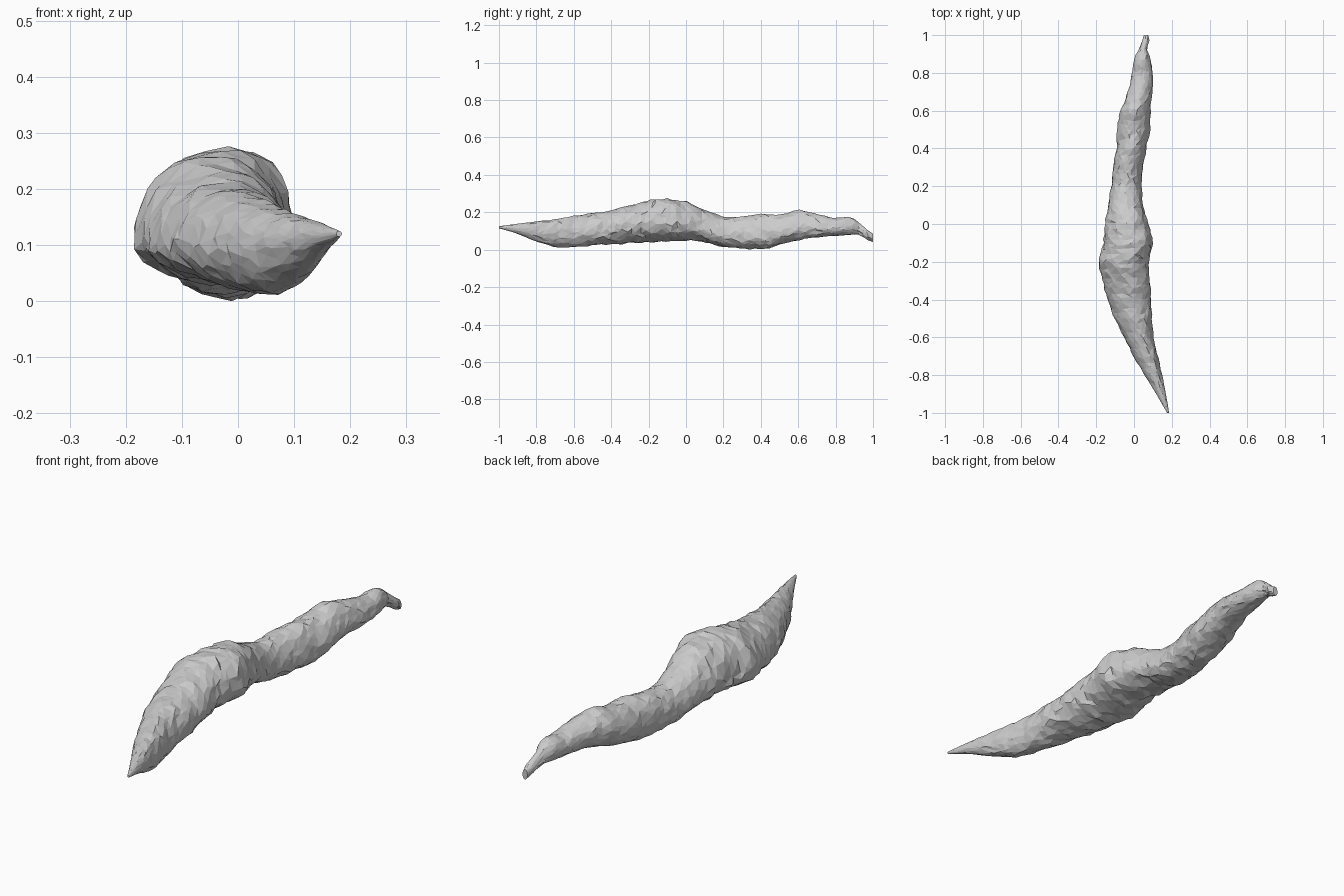
import bpy, bmesh, math, random
from mathutils import Vector, noise

if "Cube" in bpy.data.objects:
    bpy.data.objects.remove(bpy.data.objects["Cube"])

random.seed(4)

# Outline stations along the length: y, x min, x max, z min, z max
OUTLINE = [
    (-1.0, .178, .188, .115, .125), (-.9, .12, .172, .085, .14),
    (-.8, .06, .152, .045, .152), (-.7, .0, .13, .015, .165),
    (-.6, -.05, .108, .015, .18), (-.5, -.10, .097, .025, .195),
    (-.4, -.137, .095, .03, .21), (-.3, -.162, .085, .035, .235),
    (-.2, -.184, .082, .04, .264), (-.1, -.158, .105, .045, .275),
    (0.0, -.15, .08, .05, .26), (.1, -.135, .052, .04, .215),
    (.2, -.12, .045, .015, .178), (.3, -.11, .05, .005, .18),
    (.4, -.09, .068, .003, .19), (.5, -.09, .088, .025, .187),
    (.6, -.068, .09, .05, .208), (.7, -.03, .1, .065, .192),
    (.8, -.008, .1, .075, .17), (.88, .005, .09, .078, .175),
    (.93, .032, .07, .08, .14), (.97, .045, .085, .052, .105),
    (1.0, .055, .078, .042, .085)]

# Section lean: y, height of left and right widest points, place of crest and keel
LEAN = [
    (-1.0, .5, .5, .5, .5), (-.6, .5, .42, .58, .6), (-.2, .3, .45, .55, .45),
    (0.0, .3, .42, .52, .42), (.3, .45, .35, .5, .5), (1.0, .5, .45, .5, .5)]


def sample(table, y):
    """Smooth interpolation of the table columns at y."""
    i = 0
    while i < len(table) - 2 and y > table[i + 1][0]:
        i += 1
    a, b = table[i], table[i + 1]
    p, n = table[max(i - 1, 0)], table[min(i + 2, len(table) - 1)]
    h = b[0] - a[0]
    t = min(max((y - a[0]) / h, 0), 1)
    out = []
    for k in range(1, 5):
        ma = (b[k] - p[k]) / (b[0] - p[0]) * h
        mb = (n[k] - a[k]) / (n[0] - a[0]) * h
        out.append((2*t**3 - 3*t*t + 1) * a[k] + (t**3 - 2*t*t + t) * ma
                   + (3*t*t - 2*t**3) * b[k] + (t**3 - t*t) * mb)
    return out


def section_point(y, ang):
    """Point on a lopsided oval section."""
    x0, x1, z0, z1 = sample(OUTLINE, y)
    zl, zr, xt, xb = sample(LEAN, y)
    c, s = math.cos(ang), math.sin(ang)
    side = z0 + (z1 - z0) * (zr if c > 0 else zl)
    mid = x0 + (x1 - x0) * (xt if s > 0 else xb)
    pole = z1 if s > 0 else z0
    x = mid + abs(c) * ((x1 if c > 0 else x0) - mid)
    z = side + abs(s) * (pole - side)
    return Vector((x, y, z))


# Rough stone-like body lofted from jittered rings
RINGS, SEGS = 76, 20
bm = bmesh.new()
rings = []
for i in range(RINGS + 1):
    base = -1 + 2 * i / RINGS
    end = i in (0, RINGS)
    ring = []
    for j in range(SEGS):
        y = base if end else base + random.uniform(-.009, .009)
        ang = (j + .5 * (i % 2) + random.uniform(-.3, .3)) * math.tau / SEGS
        p = section_point(y, ang)
        x0, x1, z0, z1 = sample(OUTLINE, y)
        mid = Vector(((x0 + x1) / 2, y, (z0 + z1) / 2))
        out = p - mid
        rough = 0 if end else .07 * noise.noise(p * 17) + random.uniform(-.05, .035)
        p = mid + out * (1 + rough)
        p.z = max(p.z, 0)
        ring.append(bm.verts.new(p))
    rings.append(ring)
for i in range(RINGS):
    lo, hi = rings[i], rings[i + 1]
    for j in range(SEGS):
        k = (j + 1) % SEGS
        if i % 2 == 0:
            bm.faces.new((lo[j], lo[k], hi[j]))
            bm.faces.new((lo[k], hi[k], hi[j]))
        else:
            bm.faces.new((lo[j], lo[k], hi[k]))
            bm.faces.new((lo[j], hi[k], hi[j]))
bm.faces.new(rings[0])
bm.faces.new(rings[-1])
bmesh.ops.recalc_face_normals(bm, faces=bm.faces)

# Centre on x, rest on the floor
xs = [v.co.x for v in bm.verts]
shift = Vector((-(min(xs) + max(xs)) / 2, 0, -min(v.co.z for v in bm.verts)))
bmesh.ops.translate(bm, verts=bm.verts, vec=shift)

mesh = bpy.data.meshes.new("rough_body")
bm.to_mesh(mesh)
bm.free()
bpy.context.collection.objects.link(bpy.data.objects.new("rough_body", mesh))
